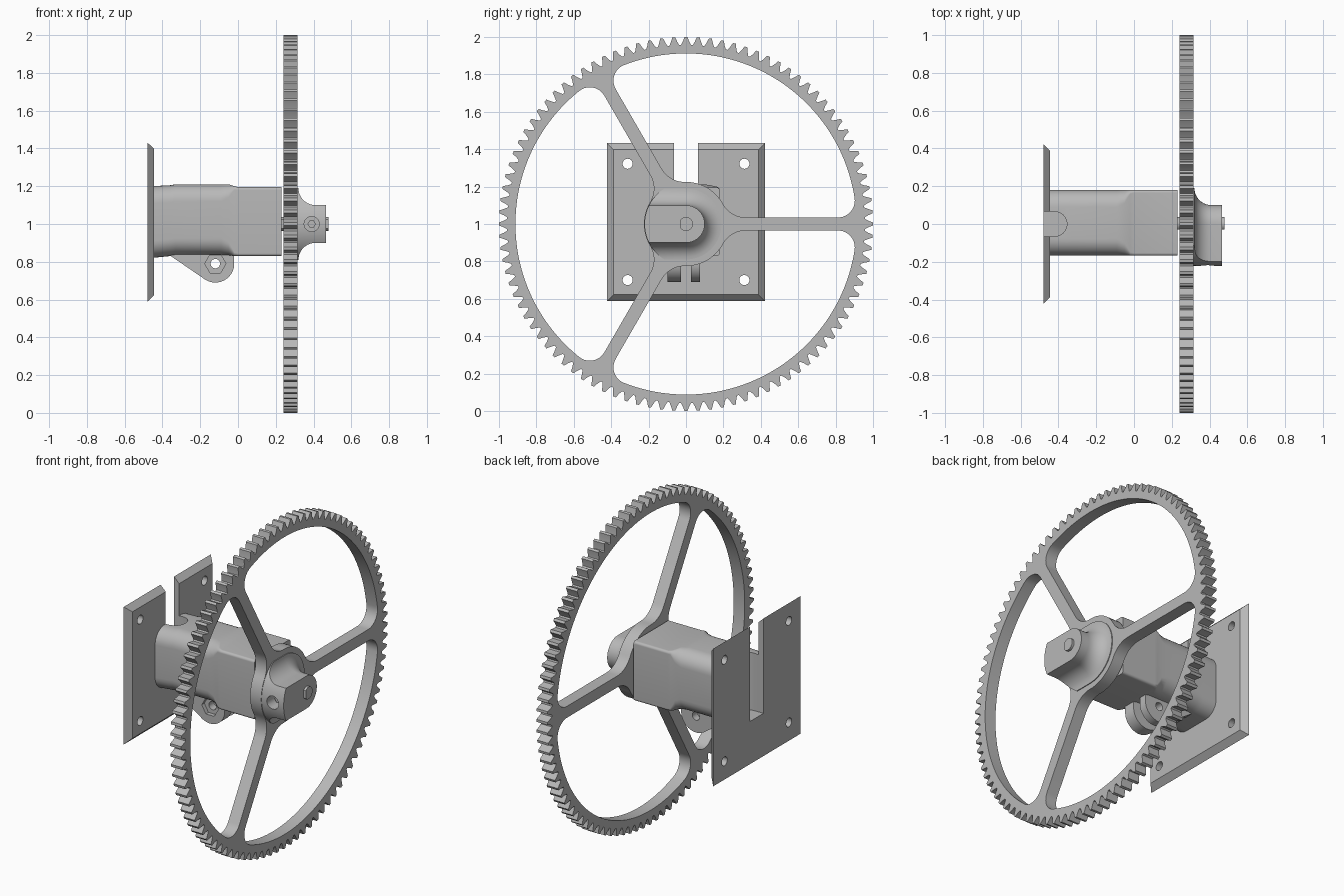
import bpy, bmesh, math
from mathutils import Matrix, Vector

if "Cube" in bpy.data.objects:
    bpy.data.objects.remove(bpy.data.objects["Cube"])

grey = bpy.data.materials.new("light_grey")
grey.diffuse_color = (0.48, 0.48, 0.48, 1)
grey.use_nodes = True
grey.node_tree.nodes["Principled BSDF"].inputs["Base Color"].default_value = grey.diffuse_color
TAU = 2 * math.pi
CZ = 1.0  # height of the axle


def arc(cx, cy, r, a0, a1, n):
    return [(cx + r * math.cos(a0 + (a1 - a0) * i / n),
             cy + r * math.sin(a0 + (a1 - a0) * i / n)) for i in range(n + 1)]


def loft(name, rings, smooth=True):
    """Closed solid through rings of 3D points with equal counts."""
    bm = bmesh.new()
    vs = [[bm.verts.new(p) for p in ring] for ring in rings]
    n = len(vs[0])
    for a, b in zip(vs, vs[1:]):
        for i in range(n):
            bm.faces.new((a[i], a[(i + 1) % n], b[(i + 1) % n], b[i]))
    bm.faces.new(vs[0])
    bm.faces.new(vs[-1])
    bmesh.ops.recalc_face_normals(bm, faces=bm.faces)
    me = bpy.data.meshes.new(name)
    bm.to_mesh(me)
    bm.free()
    me.materials.append(grey)
    ob = bpy.data.objects.new(name, me)
    bpy.context.collection.objects.link(ob)
    if smooth:
        shade(ob)
    return ob


def shade(ob):
    bpy.ops.object.select_all(action='DESELECT')
    ob.select_set(True)
    bpy.context.view_layer.objects.active = ob
    bpy.ops.object.shade_smooth_by_angle(angle=math.radians(32))


def along_x(pts, x):
    return [(x, y, CZ + z) for y, z in pts]


def along_y(pts, y):
    return [(x, y, z) for x, z in pts]


def circle(cx, cy, r, n=24, a=0):
    return arc(cx, cy, r, a, a + TAU, n)[:-1]


def cut(ob, cutters):
    for c in cutters:
        m = ob.modifiers.new("cut", 'BOOLEAN')
        m.operation, m.object, m.solver = 'DIFFERENCE', c, 'EXACT'
        bpy.context.view_layer.objects.active = ob
        bpy.ops.object.modifier_apply(modifier=m.name)
    shade(ob)


def remove(cutters):
    for c in cutters:
        bpy.data.objects.remove(c)


# Gear wheel: toothed outline with three rounded windows
TEETH = 96
outline = []
for i in range(TEETH):
    for da, r in ((-0.42, 0.957), (-0.27, 0.975), (-0.12, 1.0), (0.12, 1.0), (0.27, 0.975), (0.42, 0.957)):
        a = TAU * (i + da) / TEETH
        outline.append((r * math.cos(a), r * math.sin(a)))


def window(turn):
    R, H, w, f1, f2 = 0.912, 0.225, 0.035, 0.09, 0.14
    c1 = (math.sqrt((R - f1) ** 2 - (w + f1) ** 2), w + f1)
    c2 = (math.sqrt((H + f2) ** 2 - (w + f2) ** 2), w + f2)
    a1, a2 = math.atan2(c1[1], c1[0]), math.atan2(c2[1], c2[0])
    mid = math.pi / 3
    half = arc(0, 0, H, mid, a2, 6)[:-1]
    half += arc(*c2, f2, a2 + math.pi, 1.5 * math.pi, 10)
    half += arc(*c1, f1, -math.pi / 2, a1, 12)
    half += arc(0, 0, R, a1, mid, 24)[1:]
    pol = [(math.hypot(*p), math.atan2(p[1], p[0])) for p in half]
    pol += [(r, 2 * mid - a) for r, a in pol[-2:0:-1]]
    return [(r * math.cos(a + turn), r * math.sin(a + turn)) for r, a in pol]


cu = bpy.data.curves.new("gear_curve", 'CURVE')
cu.dimensions, cu.fill_mode, cu.extrude = '2D', 'BOTH', 0.0375
for loop in [outline] + [window(k * TAU / 3) for k in range(3)]:
    s = cu.splines.new('POLY')
    s.points.add(len(loop) - 1)
    for p, (a, b) in zip(s.points, loop):
        p.co = (a, b, 0, 1)
    s.use_cyclic_u = True
tmp = bpy.data.objects.new("gear_tmp", cu)
bpy.context.collection.objects.link(tmp)
bpy.context.view_layer.update()
me = bpy.data.meshes.new_from_object(tmp.evaluated_get(bpy.context.evaluated_depsgraph_get()))
bpy.data.objects.remove(tmp)
me.transform(Matrix(((0, 0, 1, 0.2775), (1, 0, 0, 0), (0, 1, 0, CZ), (0, 0, 0, 1))))
bm = bmesh.new()
bm.from_mesh(me)
bmesh.ops.remove_doubles(bm, verts=bm.verts, dist=1e-5)
bmesh.ops.recalc_face_normals(bm, faces=bm.faces)
bm.to_mesh(me)
bm.free()
me.materials.clear()
me.materials.append(grey)
gear = bpy.data.objects.new("gear_wheel", me)
bpy.context.collection.objects.link(gear)
shade(gear)


# Hub boss: flared slot shape trimmed by the hub cylinder
def boss(r, H=0.222):
    a = math.atan2(r, -math.sqrt(H * H - r * r))
    return arc(0, 0, r, -math.pi / 2, math.pi / 2, 20) + arc(0, 0, H, a, TAU - a, 12)


rings = [along_x(boss(0.19), 0.30)]
for i in range(11):
    t = math.pi / 2 * i / 10
    rings.append(along_x(boss(0.19 - 0.09 * math.sin(t)), 0.41 - 0.09 * math.cos(t)))
rings.append(along_x(boss(0.1), 0.465))
hub = loft("hub_boss", rings)
screw_hole = loft("screw_cutter", [along_y(circle(0.39, CZ, 0.04), y) for y in (-0.3, -0.13)])
cut(hub, [screw_hole])
remove([screw_hole])
loft("set_screw", [along_y(circle(0.39, CZ, 0.022, 6), y) for y in (-0.17, -0.12)])

# Axle with one flat side
loft("axle", [along_x(arc(0, 0, 0.037, math.radians(-140), math.radians(140), 24), x)
              for x in (0.2, 0.48)])


# Motor housing: rounded clamp body blending into a square gearbox
def rounded(x, z0, z1, r):
    y0, y1 = -0.168, 0.18
    pts = []
    for cy, cz, a in ((y1 - r, z1 - r, 0), (y0 + r, z1 - r, 1), (y0 + r, z0 + r, 2), (y1 - r, z0 + r, 3)):
        pts += arc(cy, cz, r, a * math.pi / 2, (a + 1) * math.pi / 2, 8)
    return [(x, y, z) for y, z in pts]


body = loft("motor_housing", [
    rounded(-0.46, 0.82, 1.2, 0.09), rounded(-0.36, 0.83, 1.205, 0.09),
    rounded(-0.33, 0.835, 1.21, 0.09), rounded(-0.09, 0.835, 1.21, 0.09),
    rounded(-0.05, 0.835, 1.21, 0.07), rounded(-0.02, 0.83, 1.2, 0.02),
    rounded(0.0, 0.83, 1.195, 0.015), rounded(0.23, 0.83, 1.195, 0.015)])


# Mounting plate with bevelled edges, screw holes and a cable slot
def rect(h):
    return [(-h, -h + 0.01), (h, -h + 0.01), (h, h + 0.01), (-h, h + 0.01)]


plate = loft("mounting_plate", [along_x(rect(0.422), -0.48), along_x(rect(0.388), -0.445)], False)
holes = [loft("hole_cutter", [along_x(circle(y, z, 0.027), x) for x in (-0.6, -0.3)])
         for y in (-0.312, 0.312) for z in (-0.3, 0.322)]
slot_pts = [(-0.6, -0.065)] + arc(-0.42, 0, 0.065, -math.pi / 2, math.pi / 2, 16) + [(-0.6, 0.065)]
slot = loft("slot_cutter", [[(x, y, z) for x, y in slot_pts] for z in (0.85, 1.6)])
cut(plate, holes + [slot])
cut(body, [slot])
remove(holes + [slot])

# Clamp lugs with a hexagonal nut pocket and a through hole
lug = arc(-0.12, 0.79, 0.1, math.radians(233), TAU, 24) + [(-0.02, 0.87), (-0.3, 0.87), (-0.37, 0.84)]
bore = loft("bore_cutter", [along_y(circle(-0.12, 0.79, 0.025), y) for y in (-0.3, 0.3)])
pocket = loft("pocket_cutter", [along_y(circle(-0.12, 0.79, 0.056, 6), y) for y in (-0.3, -0.075)])
near = loft("near_clamp_lug", [along_y(lug, y) for y in (-0.1, -0.027)])
far = loft("far_clamp_lug", [along_y(lug, y) for y in (0.027, 0.075)])
cut(near, [pocket, bore])
cut(far, [bore])
remove([bore, pocket])
